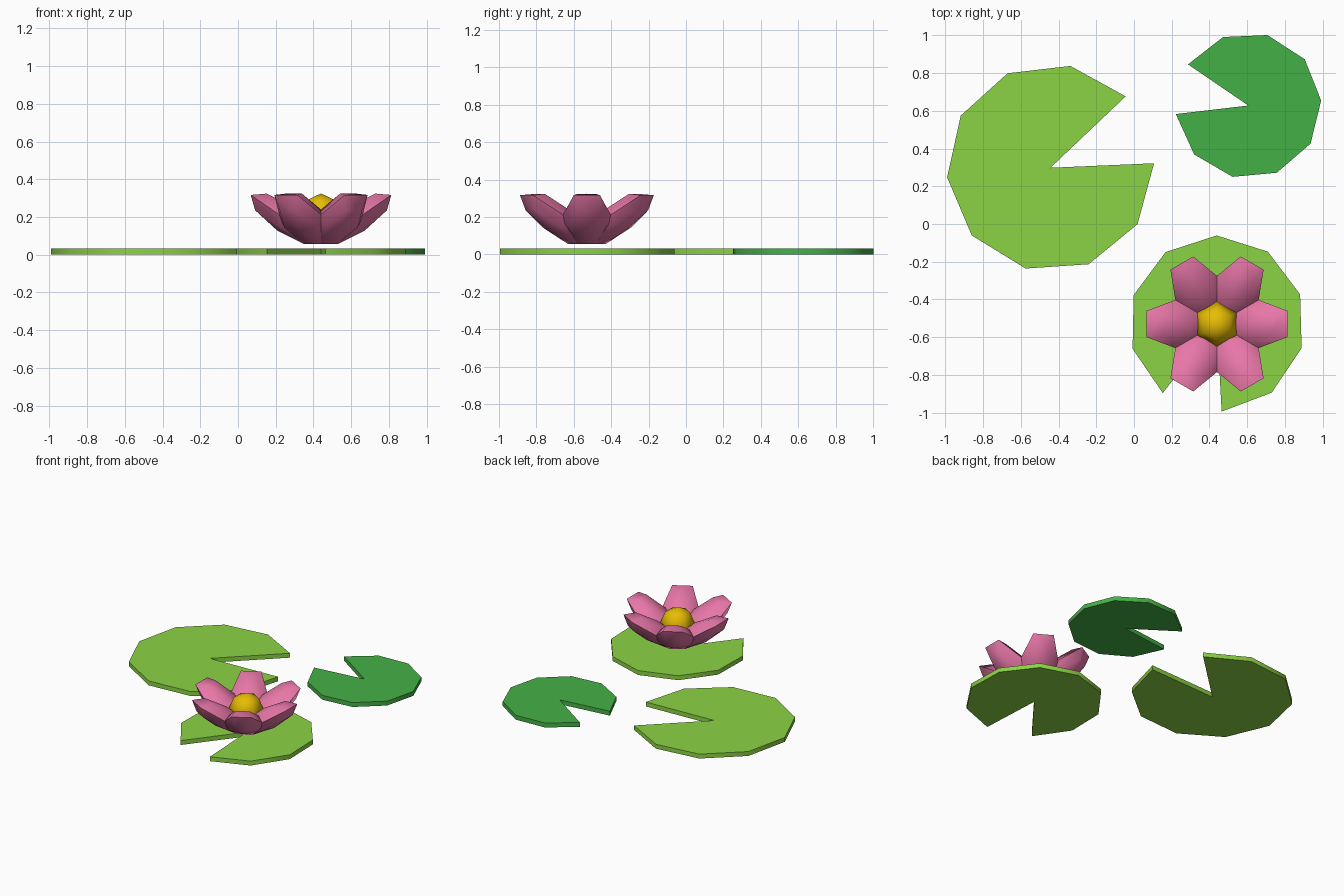
import bpy, bmesh, math
from mathutils import Matrix

if "Cube" in bpy.data.objects:
    bpy.data.objects.remove(bpy.data.objects["Cube"])


def material(name, r, g, b):
    lin = [((c / 255 + 0.055) / 1.055) ** 2.4 if c > 10 else c / 3294.6 for c in (r, g, b)]
    m = bpy.data.materials.new(name)
    m.diffuse_color = (*lin, 1)
    m.use_nodes = True
    m.node_tree.nodes["Principled BSDF"].inputs["Base Color"].default_value = m.diffuse_color
    return m


LIGHT_GREEN = material("light_green", 140, 211, 69)
DARK_GREEN = material("dark_green", 69, 176, 70)
PINK = material("pink", 232, 119, 168)
YELLOW = material("golden_yellow", 230, 188, 5)


def add_object(name, bm, mat):
    """Finish a mesh: smooth inside each surface, crisp along rims."""
    bmesh.ops.recalc_face_normals(bm, faces=bm.faces)
    for f in bm.faces:
        f.smooth = True
    for e in bm.edges:
        e.smooth = e.calc_face_angle(0) < math.radians(60)
    me = bpy.data.meshes.new(name)
    bm.to_mesh(me)
    bm.free()
    me.materials.append(mat)
    ob = bpy.data.objects.new(name, me)
    bpy.context.collection.objects.link(ob)
    return ob


def lily_pad(name, cx, cy, radius, start, mat, height=0.033, sweep=319, steps=9):
    """Flat disc with a wedge notch reaching its centre."""
    bm = bmesh.new()
    pts = [(cx, cy)]
    for i in range(steps + 1):
        a = math.radians(start + sweep * i / steps)
        pts.append((cx + radius * math.cos(a), cy + radius * math.sin(a)))
    face = bm.faces.new([bm.verts.new((x, y, 0)) for x, y in pts])
    ext = bmesh.ops.extrude_face_region(bm, geom=[face], use_keep_orig=True)
    top = [g for g in ext["geom"] if isinstance(g, bmesh.types.BMVert)]
    bmesh.ops.translate(bm, verts=top, vec=(0, 0, height))
    return add_object(name, bm, mat)


def low_sphere(scale, matrix):
    """Six-sided, four-ring ball with ring corners at 30, 90, 150... degrees."""
    bm = bmesh.new()
    bmesh.ops.create_uvsphere(bm, u_segments=6, v_segments=4, radius=1)
    v = max(bm.verts, key=lambda p: p.co.xy.length).co
    spin = Matrix.Rotation(math.pi / 2 - math.atan2(v.y, v.x), 4, 'Z')
    bm.transform(matrix @ Matrix.Diagonal((*scale, 1)) @ spin)
    return bm


# Pads
lily_pad("large_pad", -0.443, 0.298, 0.55, 43.5, LIGHT_GREEN)
lily_pad("small_pad", 0.606, 0.628, 0.387, 186.7, DARK_GREEN)
lily_pad("flower_pad", 0.44, -0.528, 0.467, -87, LIGHT_GREEN)

# Flower: ring of tilted petals around a rounded centre
flower = Matrix.Translation((0.44, -0.53, -0.003))
tilt = Matrix.Translation((0.188, 0, 0.193)) @ Matrix.Rotation(math.radians(-34.5), 4, 'Y')
for i in range(6):
    turn = Matrix.Rotation(math.radians(60 * i), 4, 'Z')
    add_object(f"petal_{i + 1}", low_sphere((0.259, 0.14, 0.076), flower @ turn @ tilt), PINK)

add_object("flower_centre", low_sphere((0.12, 0.12, 0.12),
           flower @ Matrix.Translation((0, 0, 0.208))), YELLOW)
